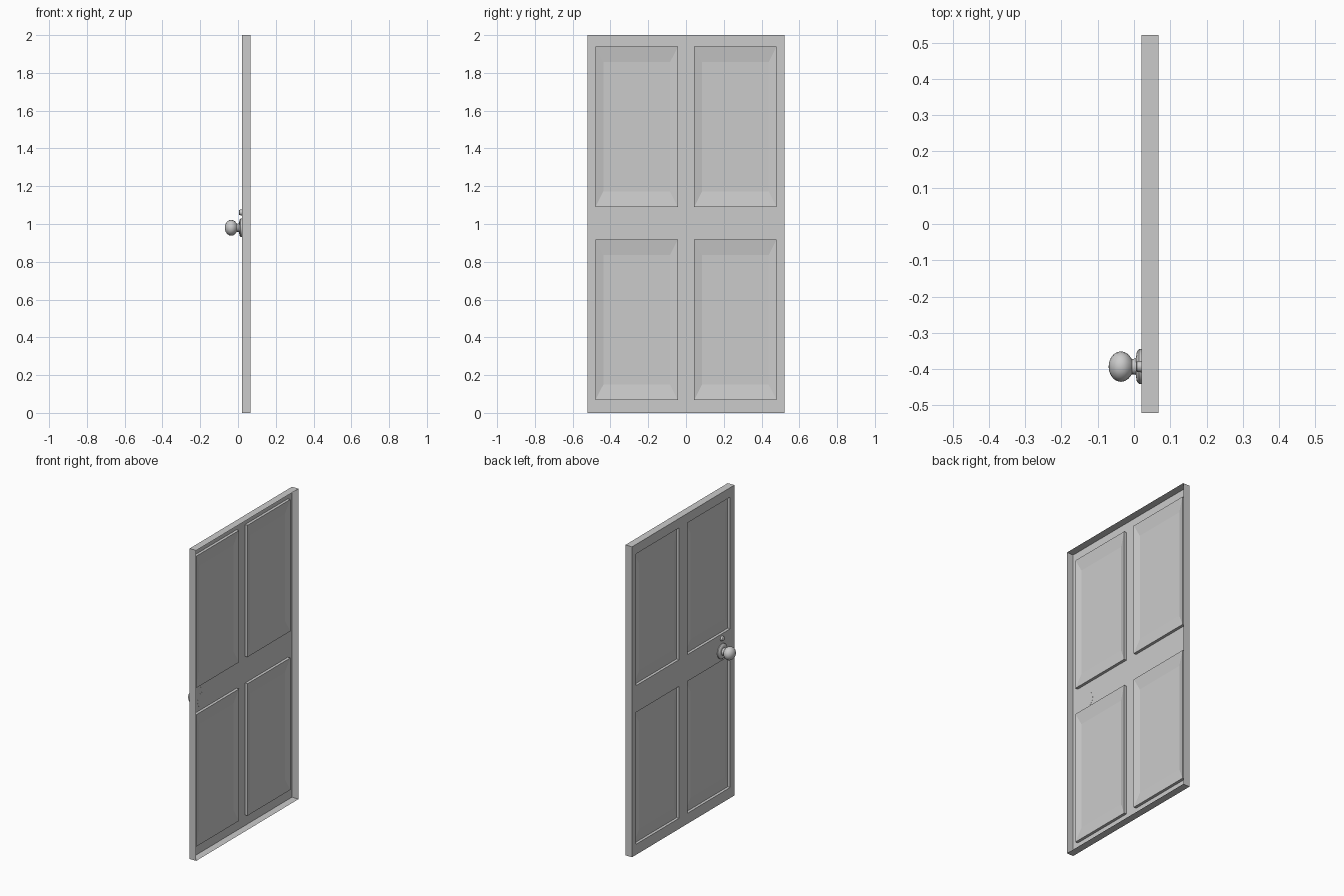
import bpy, bmesh, math
from mathutils import Matrix

if "Cube" in bpy.data.objects:
    bpy.data.objects.remove(bpy.data.objects["Cube"])

FRONT, BACK = 0.02, 0.067
W, H = 0.521, 2.0


def finish(name, bm, smooth=False):
    bmesh.ops.remove_doubles(bm, verts=bm.verts, dist=1e-5)
    me = bpy.data.meshes.new(name)
    bm.to_mesh(me)
    bm.free()
    ob = bpy.data.objects.new(name, me)
    bpy.context.collection.objects.link(ob)
    if smooth:
        bpy.ops.object.select_all(action='DESELECT')
        ob.select_set(True)
        bpy.context.view_layer.objects.active = ob
        bpy.ops.object.shade_smooth_by_angle(angle=math.radians(40))
    return ob


def rect(bm, x, y0, y1, z0, z1):
    return [bm.verts.new((x, y, z)) for y, z in ((y0, z0), (y0, z1), (y1, z1), (y1, z0))]


def bridge(bm, a, b):
    for i in range(4):
        j = (i + 1) % 4
        bm.faces.new((a[i], a[j], b[j], b[i]))


# Door skin: open-backed sheet with four recessed, bevelled panels
bm = bmesh.new()
ys = [-W, -0.479, -0.043, 0.043, 0.479, W]
zs = [0, 0.068, 0.918, 1.09, 1.939, H]
for i in range(5):
    for j in range(5):
        y0, y1, z0, z1 = ys[i], ys[i + 1], zs[j], zs[j + 1]
        edge = rect(bm, FRONT, y0, y1, z0, z1)
        if i in (1, 3) and j in (1, 3):
            step = rect(bm, FRONT + 0.018, y0, y1, z0, z1)
            field = rect(bm, FRONT + 0.007, y0 + 0.041, y1 - 0.041, z0 + 0.081, z1 - 0.081)
            bridge(bm, step, edge)
            bridge(bm, field, step)
            bm.faces.new(field[::-1])
        else:
            bm.faces.new(edge[::-1])
# Edge walls returning to the open back
bridge(bm, rect(bm, FRONT, -W, W, 0, H), rect(bm, BACK, -W, W, 0, H))
bmesh.ops.remove_doubles(bm, verts=bm.verts, dist=1e-5)
bmesh.ops.recalc_face_normals(bm, faces=bm.faces)
# Make the outer skin face -x
if sum(f.normal.x * f.calc_area() for f in bm.faces) > 0:
    bmesh.ops.reverse_faces(bm, faces=bm.faces)
finish("door_panel", bm)


def lathe(name, profile, y, z, steps):
    """Spin an (x, radius) profile about an x-directed axis."""
    bm = bmesh.new()
    vs = [bm.verts.new((x, 0, r)) for x, r in profile]
    es = [bm.edges.new(p) for p in zip(vs, vs[1:])]
    bmesh.ops.spin(bm, geom=vs + es, cent=(0, 0, 0), axis=(1, 0, 0),
                   angle=math.tau, steps=steps, use_duplicate=False)
    bmesh.ops.remove_doubles(bm, verts=bm.verts, dist=1e-5)
    bmesh.ops.recalc_face_normals(bm, faces=bm.faces)
    bmesh.ops.transform(bm, matrix=Matrix.Translation((0, y, z)), verts=bm.verts)
    return finish(name, bm, True)


KY, KZ = -0.393, 0.98
# Rosette plate
lathe("rosette", [(0.0205, 0), (0.0205, 0.048), (0.014, 0.048), (0.008, 0.042),
                  (0.006, 0.03), (0.006, 0)], KY, KZ, 16)
# Neck and rounded knob
ball = [(-0.036 + 0.034 * math.cos(a), 0.042 * math.sin(a))
        for a in (math.pi * k / 10 for k in range(2, 11))]
lathe("knob", [(0.008, 0), (0.008, 0.026), (0.003, 0.022), (-0.006, 0.021)] + ball, KY, KZ, 16)
# Small lock above the knob
lathe("lock", [(0.0205, 0), (0.0205, 0.016), (0.008, 0.014), (0.005, 0.01), (0.005, 0)],
      KY, 1.061, 12)
